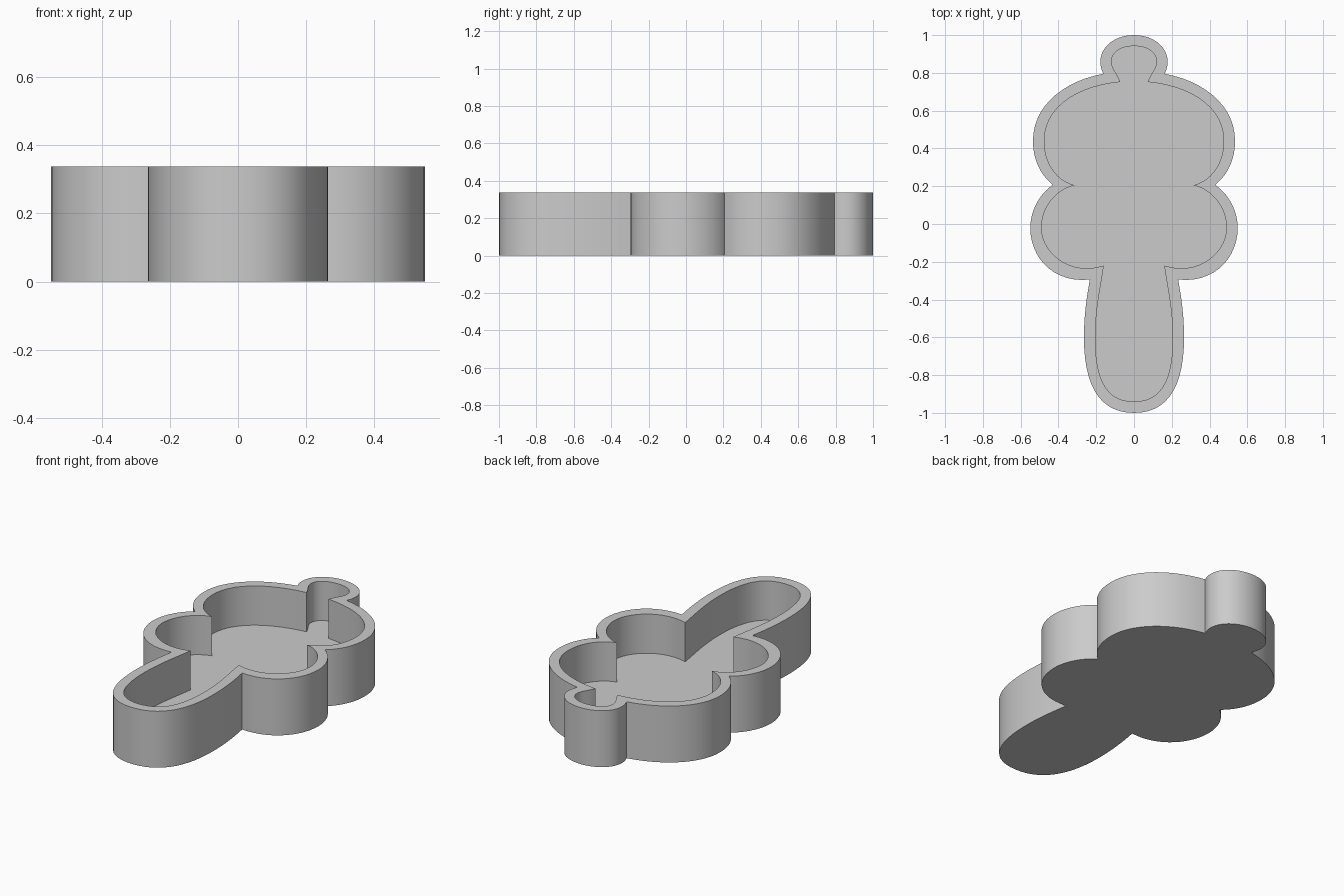
import bpy, bmesh, math
from mathutils import Vector
from mathutils.geometry import interpolate_bezier

if "Cube" in bpy.data.objects:
    bpy.data.objects.remove(bpy.data.objects["Cube"])

HEIGHT, FLOOR, STEPS = 0.338, 0.103, 14

# Right-half outlines as chained Bezier points, from back tip to front tip
OUTER = [(0, 1), (.10, 1), (.178, .94), (.178, .86), (.178, .83), (.170, .815), (.163, .795),
         (.38, .755), (.535, .62), (.535, .44), (.535, .34), (.495, .26), (.43, .207),
         (.50, .16), (.549, .07), (.549, -.02), (.549, -.185), (.42, -.315), (.234, -.294),
         (.239, -.33), (.265, -.45), (.265, -.60), (.265, -.86), (.18, -1), (0, -1)]
INNER = [(0, .942), (.07, .942), (.12, .91), (.12, .86), (.12, .825), (.09, .80), (.073, .752),
         (.30, .73), (.475, .62), (.475, .44), (.475, .32), (.41, .23), (.315, .205),
         (.41, .185), (.49, .09), (.49, -.02), (.49, -.15), (.34, -.28), (.16, -.22),
         (.175, -.33), (.205, -.45), (.205, -.60), (.205, -.82), (.15, -.94), (0, -.94)]


def outline(points):
    """Sample the half outline and mirror it into a closed loop."""
    half = []
    for i in range(0, len(points) - 1, 3):
        seg = [Vector((x, y, 0)) for x, y in points[i:i + 4]]
        half += interpolate_bezier(*seg, STEPS)[:-1]
    half.append(Vector((*points[-1], 0)))
    return half + [Vector((-p.x, p.y, 0)) for p in half[-2:0:-1]]


def ring(bm, loop, z):
    return [bm.verts.new((p.x, p.y, z)) for p in loop]


outer, inner = outline(OUTER), outline(INNER)
bm = bmesh.new()
# Base edge, outer rim, inner rim, floor edge
rings = [ring(bm, outer, 0), ring(bm, outer, HEIGHT),
         ring(bm, inner, HEIGHT), ring(bm, inner, FLOOR)]
n = len(outer)
for a, b in zip(rings, rings[1:]):
    for i in range(n):
        j = (i + 1) % n
        bm.faces.new((a[i], a[j], b[j], b[i]))
# Underside and tray floor
bm.faces.new(rings[0])
bm.faces.new(rings[3])
bmesh.ops.recalc_face_normals(bm, faces=bm.faces)

mesh = bpy.data.meshes.new("tray")
bm.to_mesh(mesh)
bm.free()
tray = bpy.data.objects.new("tray", mesh)
bpy.context.collection.objects.link(tray)

grey = bpy.data.materials.new("light grey")
grey.diffuse_color = (0.6, 0.6, 0.6, 1)
grey.use_nodes = True
grey.node_tree.nodes["Principled BSDF"].inputs["Base Color"].default_value = grey.diffuse_color
mesh.materials.append(grey)

bpy.context.view_layer.objects.active = tray
tray.select_set(True)
bpy.ops.object.shade_smooth_by_angle(angle=math.radians(30))
